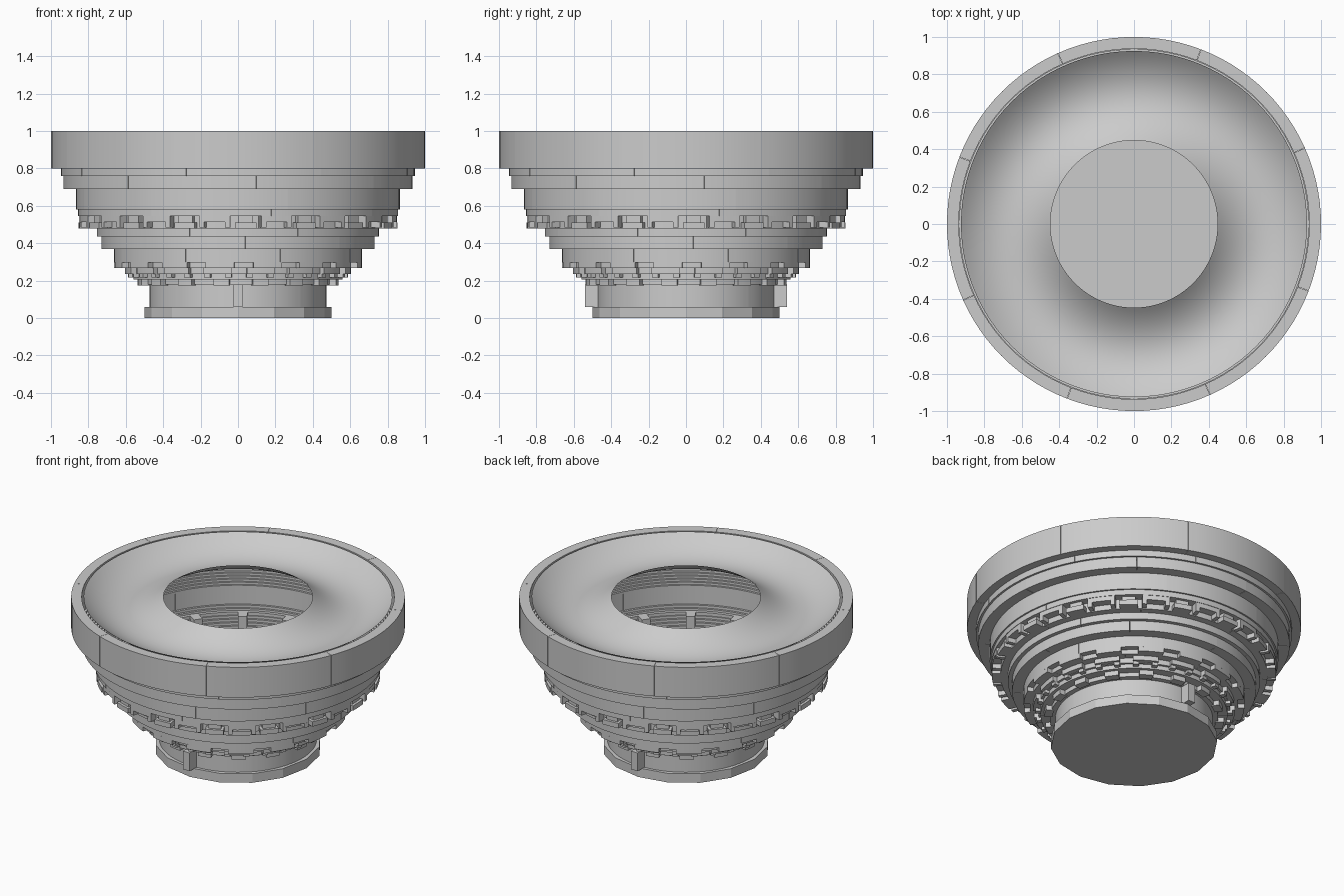
import bpy, bmesh
from math import sin, cos, radians, pi

if "Cube" in bpy.data.objects:
    bpy.data.objects.remove(bpy.data.objects["Cube"])


def finish(name, bm, smooth=True):
    bmesh.ops.recalc_face_normals(bm, faces=bm.faces)
    mesh = bpy.data.meshes.new(name)
    bm.to_mesh(mesh)
    bm.free()
    ob = bpy.data.objects.new(name, mesh)
    bpy.context.collection.objects.link(ob)
    if smooth:
        bpy.ops.object.select_all(action='DESELECT')
        ob.select_set(True)
        bpy.context.view_layer.objects.active = ob
        bpy.ops.object.shade_smooth_by_angle(angle=radians(30))
    return ob


def arc_block(bm, r0, r1, z0, z1, a0, a1):
    """Curved block between two radii, heights and angles in degrees."""
    steps = max(1, round((a1 - a0) / 3.5))
    rows = []
    for i in range(steps + 1):
        a = radians(a0 + (a1 - a0) * i / steps)
        rows.append([bm.verts.new((r * cos(a), r * sin(a), z))
                     for r, z in ((r0, z0), (r1, z0), (r1, z1), (r0, z1))])
    for p, q in zip(rows, rows[1:]):
        for k in range(4):
            bm.faces.new((p[k], p[(k + 1) % 4], q[(k + 1) % 4], q[k]))
    bm.faces.new(rows[0])
    bm.faces.new(rows[-1][::-1])


def ring(name, r0, r1, z0, z1, offset=0.0, sectors=8):
    bm = bmesh.new()
    step = 360 / sectors
    for i in range(sectors):
        a = offset + i * step
        arc_block(bm, r0, r1, z0, z1, a + 0.05, a + step - 0.05)
    return finish(name, bm)


def blocks(name, count, parts, offset=0.0):
    """Repeat blocks (r0, r1, z0, z1, start, end as fractions of a period)."""
    bm = bmesh.new()
    step = 360 / count
    for i in range(count):
        for r0, r1, z0, z1, f0, f1 in parts:
            a = offset + i * step
            arc_block(bm, r0, r1, z0, z1, a + f0 * step, a + f1 * step)
    return finish(name, bm)


def lathe(name, profile, n=96):
    """Open surface swept round z; the profile runs inside to outside."""
    bm = bmesh.new()
    prev = None
    for r, z in profile:
        row = [bm.verts.new((r * cos(2 * pi * k / n), r * sin(2 * pi * k / n), z))
               for k in range(n)]
        if prev:
            for k in range(n):
                bm.faces.new((prev[k], row[k], row[(k + 1) % n], prev[(k + 1) % n]))
        prev = row
    ob = finish(name, bm)
    if sum(p.normal.z * p.area for p in ob.data.polygons) < 0:
        ob.data.flip_normals()
    return ob


def stairs(name, r0, z0, r1, z1, count):
    pts = [(r0, z0)]
    for i in range(1, count + 1):
        z = z0 + (z1 - z0) * i / count
        pts += [(pts[-1][0], z), (r0 + (r1 - r0) * i / count, z)]
    return lathe(name, pts)


# low-poly base plate
bm = bmesh.new()
bmesh.ops.create_cone(bm, cap_ends=True, segments=16, radius1=0.5, radius2=0.5, depth=0.06)
bmesh.ops.translate(bm, verts=bm.verts, vec=(0, 0, 0.03))
finish("base_plate", bm, smooth=False)

# stepped wall tiers: inner radius, outer radius, bottom, top, seam offset
tiers = [
    ("foot_wall", 0.455, 0.472, 0.06, 0.18, 0),
    ("lower_wall", 0.46, 0.505, 0.18, 0.21, 10),
    ("lower_step", 0.49, 0.56, 0.207, 0.235, 5),
    ("second_step", 0.53, 0.575, 0.235, 0.27, 15),
    ("notched_wall", 0.57, 0.625, 0.268, 0.30, 0),
    ("third_wall", 0.61, 0.662, 0.297, 0.37, 20),
    ("fourth_wall", 0.655, 0.73, 0.37, 0.435, 3),
    ("fifth_wall", 0.715, 0.755, 0.435, 0.48, 25),
    ("bracket_wall", 0.75, 0.80, 0.48, 0.55, 8),
    ("bracket_cap", 0.79, 0.855, 0.545, 0.58, 12),
    ("sixth_wall", 0.80, 0.865, 0.58, 0.69, 18),
    ("seventh_wall", 0.86, 0.933, 0.69, 0.76, 6),
    ("eighth_wall", 0.915, 0.946, 0.76, 0.80, 28),
    ("rim_wall", 0.937, 1.0, 0.80, 1.0, 24),
]
for t in tiers:
    ring(*t)

# upper brackets: solid blocks alternating with bars on two short legs
blocks("upper_brackets", 16, [
    (0.79, 0.852, 0.48, 0.512, 0.0, 0.34),
    (0.79, 0.835, 0.512, 0.546, 0.05, 0.29),
    (0.79, 0.852, 0.515, 0.546, 0.42, 0.92),
    (0.79, 0.852, 0.485, 0.515, 0.42, 0.50),
    (0.79, 0.852, 0.485, 0.515, 0.84, 0.92),
], offset=-1)

# lower tooth courses
blocks("third_wall_teeth", 16, [(0.61, 0.662, 0.268, 0.30, 0.1, 0.7)], offset=5)
blocks("second_step_teeth", 16, [
    (0.56, 0.605, 0.237, 0.27, 0.2, 0.85),
    (0.54, 0.59, 0.217, 0.237, 0.2, 0.35),
    (0.54, 0.59, 0.217, 0.237, 0.7, 0.85),
])
blocks("lower_teeth", 16, [(0.49, 0.54, 0.175, 0.21, 0.2, 0.6)], offset=4)

# fine inner steps and the small blocks standing on them
stairs("lower_inner_steps", 0.455, 0.18, 0.80, 0.58, 24)
stairs("upper_inner_steps", 0.80, 0.69, 0.935, 0.83, 10)
blocks("inner_blocks", 16, [(0.69, 0.75, 0.45, 0.55, 0.4, 0.6)], offset=-1)

# front and back foot posts
for side, name in ((-1, "front_post"), (1, "back_post")):
    bm = bmesh.new()
    bmesh.ops.create_cube(bm, size=1)
    for v in bm.verts:
        v.co = (v.co.x * 0.05, side * 0.498 + v.co.y * 0.084, 0.12 + v.co.z * 0.12)
    finish(name, bm, smooth=False)

# shallow curved trough between the central opening and the rim
trough = []
for i in range(25):
    u = -1 + 2 * i / 24
    trough.append((0.686 + 0.239 * u, 1.0 - 0.105 * (1 - u * u)))
lathe("trough_dish", trough)
